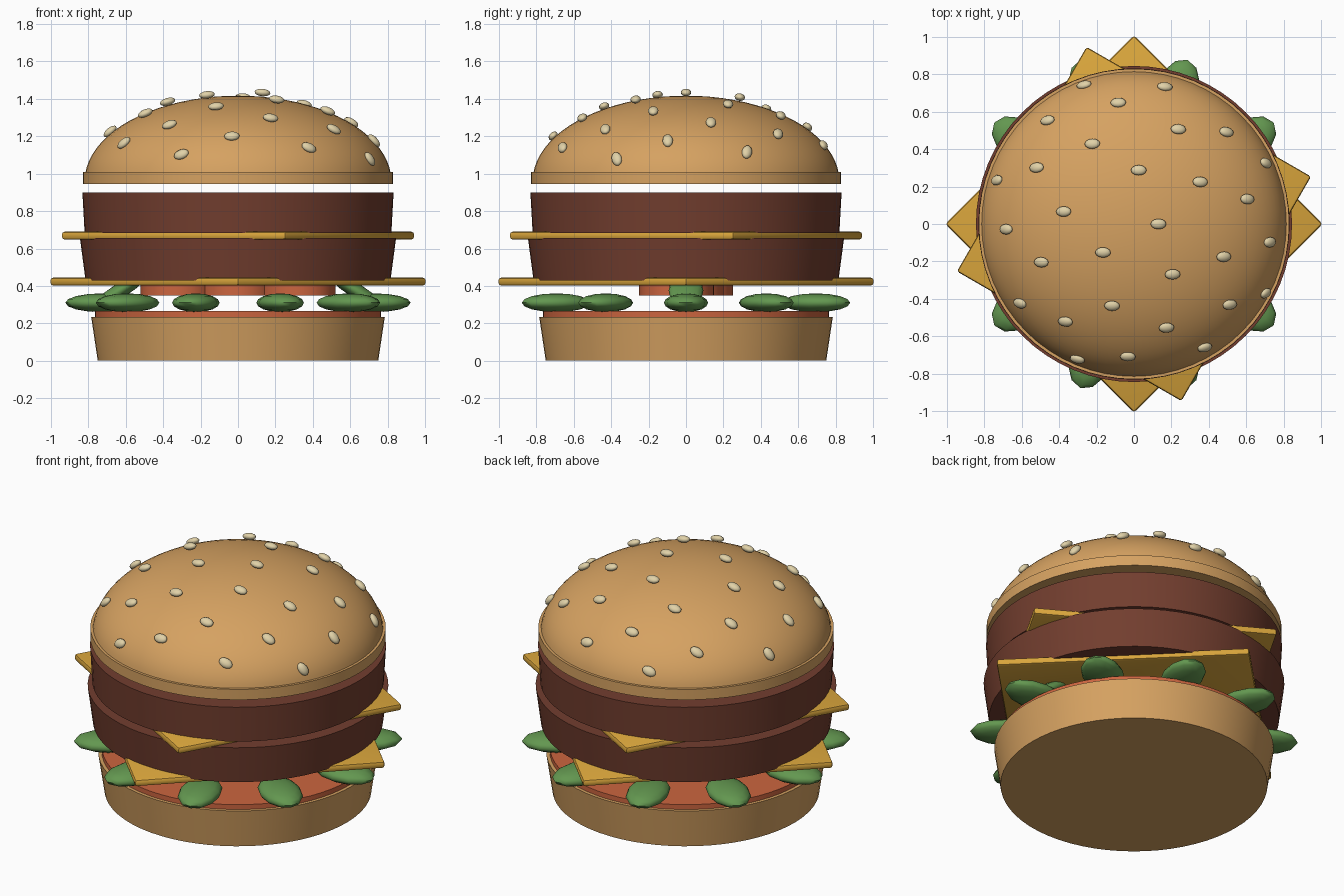
import bpy, bmesh, math
from mathutils import Matrix, Vector

if "Cube" in bpy.data.objects:
    bpy.data.objects.remove(bpy.data.objects["Cube"])


def material(name, rgb):
    m = bpy.data.materials.new(name)
    m.diffuse_color = (*rgb, 1)
    m.use_nodes = True
    m.node_tree.nodes["Principled BSDF"].inputs["Base Color"].default_value = m.diffuse_color
    return m


BUN = material("toasted_bun", (0.67, 0.36, 0.12))
MEAT = material("grilled_meat", (0.17, 0.048, 0.028))
CHEESE = material("yellow_cheese", (0.70, 0.38, 0.045))
LEAF = material("lettuce_green", (0.125, 0.31, 0.08))
TOMATO = material("tomato_red", (0.60, 0.13, 0.05))
SEED = material("sesame_cream", (0.75, 0.64, 0.39))


def finish(name, bm, mat, angle=35):
    bmesh.ops.recalc_face_normals(bm, faces=bm.faces)
    me = bpy.data.meshes.new(name)
    bm.to_mesh(me)
    bm.free()
    me.materials.append(mat)
    ob = bpy.data.objects.new(name, me)
    bpy.context.collection.objects.link(ob)
    bpy.ops.object.select_all(action='DESELECT')
    ob.select_set(True)
    bpy.context.view_layer.objects.active = ob
    bpy.ops.object.shade_smooth_by_angle(angle=math.radians(angle))
    return ob


def lathe(name, profile, mat, centre=(0, 0), steps=64):
    """Spin (radius, z) points around a vertical axis."""
    bm = bmesh.new()
    verts = [bm.verts.new((r, 0, z)) for r, z in profile]
    edges = [bm.edges.new(p) for p in zip(verts, verts[1:])]
    bmesh.ops.spin(bm, geom=verts + edges, cent=(0, 0, 0), axis=(0, 0, 1),
                   angle=2 * math.pi, steps=steps)
    bmesh.ops.remove_doubles(bm, verts=bm.verts, dist=1e-4)
    bmesh.ops.translate(bm, verts=bm.verts, vec=(*centre, 0))
    return finish(name, bm, mat)


def ellipsoid(name, loc, rot, radii, mat, u, v):
    bm = bmesh.new()
    m = Matrix.Translation(loc) @ rot.to_4x4() @ Matrix.Diagonal((*radii, 1))
    bmesh.ops.create_uvsphere(bm, u_segments=u, v_segments=v, radius=1, matrix=m)
    return finish(name, bm, mat, 60)


def cheese_slice(name, z, reach, degrees):
    """Square slice whose corners reach out past the patty."""
    bm = bmesh.new()
    side = reach * math.sqrt(2)
    m = (Matrix.Translation((0, 0, z)) @ Matrix.Rotation(math.radians(degrees), 4, 'Z')
         @ Matrix.Diagonal((side, side, 0.042, 1)))
    bmesh.ops.create_cube(bm, size=1, matrix=m)
    bmesh.ops.bevel(bm, geom=bm.edges[:], offset=0.014, segments=2,
                    profile=0.5, affect='EDGES')
    return finish(name, bm, CHEESE)


# Bottom bun and sauce layer
lathe("bottom_bun", [(0, 0), (0.75, 0), (0.785, 0.235), (0, 0.235)], BUN)
lathe("sauce_layer", [(0, 0.23), (0.765, 0.23), (0.765, 0.265), (0, 0.265)], TOMATO)

# Ring of lettuce leaves
for i in range(10):
    a = math.radians(36 * i)
    ellipsoid("lettuce_leaf", (0.73 * math.cos(a), 0.73 * math.sin(a), 0.31),
              Matrix.Rotation(a, 3, 'Z'), (0.193, 0.118, 0.05), LEAF, 12, 8)

# Slanted leaves at either side
for s in (-1, 1):
    ellipsoid("slanted_leaf", (s * 0.63, 0, 0.375),
              Matrix.Rotation(s * math.radians(33), 3, 'Y'),
              (0.2, 0.093, 0.04), LEAF, 12, 8)

# Tomato slices
for x, y in ((-0.32, 0.05), (0, 0), (0.32, -0.05)):
    lathe("tomato_slice", [(0, 0.35), (0.2, 0.35), (0.2, 0.402), (0, 0.402)],
          TOMATO, (x, y), 32)

# Patties and cheese
cheese_slice("lower_cheese", 0.423, 1.008, 45)
lathe("lower_patty", [(0, 0.428), (0.815, 0.428), (0.845, 0.655), (0, 0.655)], MEAT)
cheese_slice("upper_cheese", 0.669, 0.98, 60)
lathe("upper_patty", [(0, 0.682), (0.82, 0.682), (0.832, 0.90), (0, 0.90)], MEAT)

# Top bun: flat rim band and ellipsoid dome
lathe("top_bun_rim", [(0, 0.945), (0.83, 0.945), (0.83, 1.01), (0.80, 1.01)], BUN)
dome = [(0.82 * math.cos(t), 0.96 + 0.457 * math.sin(t))
        for t in (math.pi / 2 * k / 20 for k in range(1, 20))]
lathe("top_bun_dome", dome + [(0, 1.417)], BUN)

# Sesame seeds in a golden-angle spiral
for i in range(30):
    c = 1 - 0.0255 * (i + 0.5)
    s = math.sqrt(1 - c * c)
    a = -i * math.pi * (3 - math.sqrt(5))
    loc = Vector((0.822 * s * math.cos(a), 0.822 * s * math.sin(a), 0.96 + 0.48 * c))
    normal = Vector((s * math.cos(a) / 0.82, s * math.sin(a) / 0.82, c / 0.457)).normalized()
    rot = Vector((0, 0, 1)).rotation_difference(normal).to_matrix()
    ellipsoid("sesame_seed", loc, rot, (0.042, 0.028, 0.02), SEED, 12, 8)
